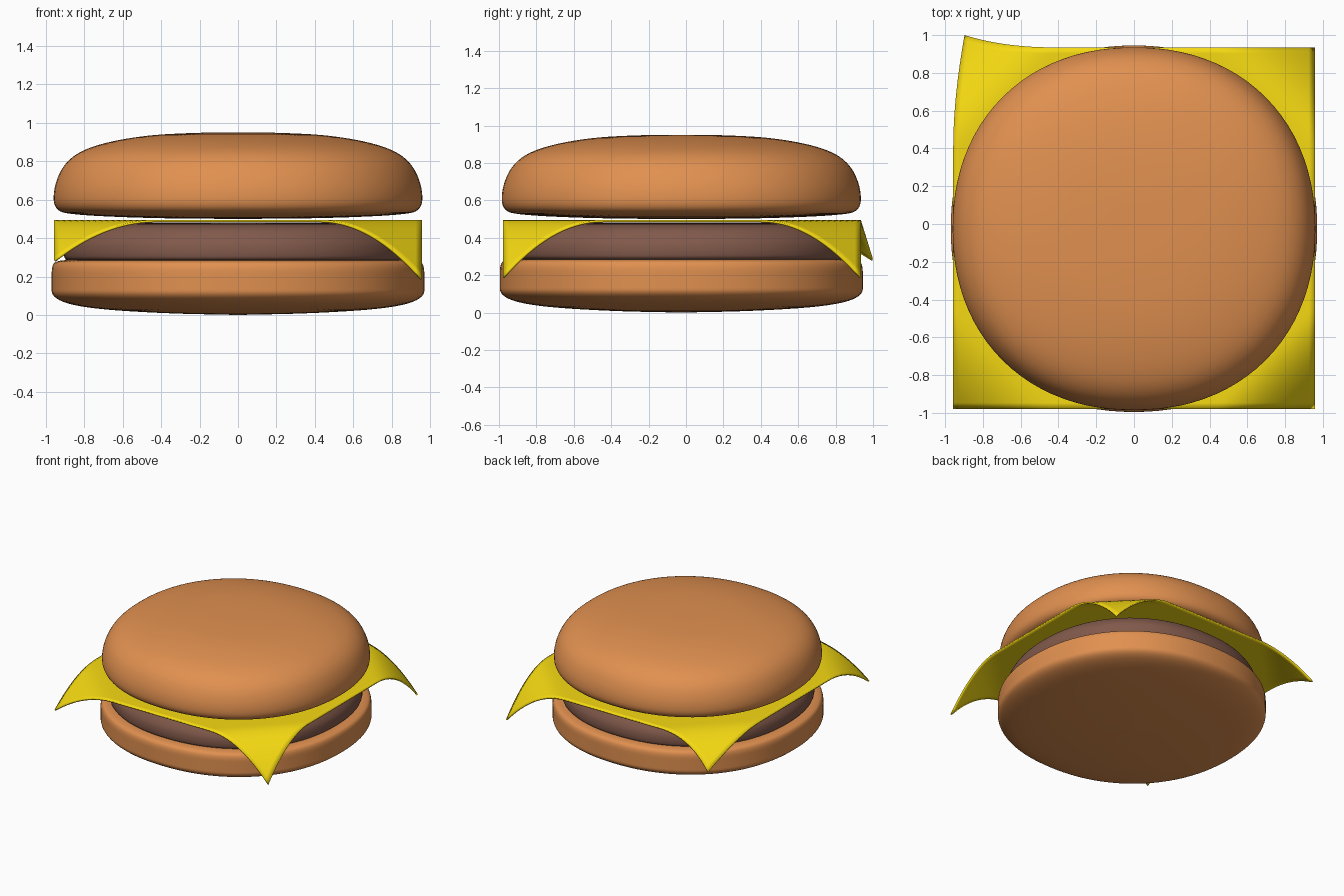
import bpy, bmesh, math

if "Cube" in bpy.data.objects:
    bpy.data.objects.remove(bpy.data.objects["Cube"])

CY = -0.025      # centre of the stack in y
POWER = 2.16     # outline is slightly squarer than a circle
SEGMENTS = 96


def material(name, rgb):
    m = bpy.data.materials.new(name)
    m.diffuse_color = (*rgb, 1)
    m.use_nodes = True
    m.node_tree.nodes["Principled BSDF"].inputs["Base Color"].default_value = m.diffuse_color
    return m


def add_object(name, bm, mat):
    bmesh.ops.recalc_face_normals(bm, faces=bm.faces)
    mesh = bpy.data.meshes.new(name)
    bm.to_mesh(mesh)
    bm.free()
    for p in mesh.polygons:
        p.use_smooth = True
    mesh.materials.append(mat)
    ob = bpy.data.objects.new(name, mesh)
    bpy.context.collection.objects.link(ob)
    return ob


def round_profile(pts, times=3):
    for _ in range(times):
        out = [pts[0]]
        for (a, b), (c, d) in zip(pts, pts[1:]):
            out += [(a * .75 + c * .25, b * .75 + d * .25),
                    (a * .25 + c * .75, b * .25 + d * .75)]
        pts = out + [pts[-1]]
    return pts


def disc(name, profile, mat):
    """Sweep a (radius, z) profile round the rounded-square outline."""
    pts = round_profile(profile)
    bm = bmesh.new()
    rings = []
    for r, z in pts[1:-1]:
        ring = []
        for i in range(SEGMENTS):
            a = 2 * math.pi * i / SEGMENTS
            c, s = math.cos(a), math.sin(a)
            k = r * (abs(c) ** POWER + abs(s) ** POWER) ** (-1 / POWER)
            ring.append(bm.verts.new((k * c, k * s + CY, z)))
        rings.append(ring)
    bottom = bm.verts.new((0, CY, pts[0][1]))
    top = bm.verts.new((0, CY, pts[-1][1]))
    for i in range(SEGMENTS):
        j = (i + 1) % SEGMENTS
        bm.faces.new((bottom, rings[0][j], rings[0][i]))
        bm.faces.new((top, rings[-1][i], rings[-1][j]))
        for lo, hi in zip(rings, rings[1:]):
            bm.faces.new((lo[i], lo[j], hi[j], hi[i]))
    return add_object(name, bm, mat)


bread = material("bread", (0.75, 0.28, 0.08))
meat = material("meat", (0.22, 0.10, 0.07))
yellow = material("yellow", (0.92, 0.70, 0.006))

# Bottom bun
disc("bottom_bun", [(0, 0), (.4, .008), (.8, .035), (.97, .085), (.97, .17),
                    (.97, .265), (.93, .285), (.85, .285), (0, .285)], bread)

# Patty
disc("patty", [(0, .275), (.8, .275), (.9, .28), (.91, .33), (.90, .39),
               (.84, .465), (.70, .482), (0, .482)], meat)

# Top bun
disc("top_bun", [(0, .5), (.45, .503), (.85, .52), (.96, .545), (.96, .67),
                 (.90, .80), (.77, .88), (.5, .935), (.2, .95), (0, .95)], bread)

# Cheese slice with four drooping corners, the back left one flared
HALF = 0.957
bm = bmesh.new()
bmesh.ops.create_grid(bm, x_segments=60, y_segments=60, size=HALF)
for v in bm.verts:
    x, y = v.co.x, v.co.y
    t = max(0, (abs(x) + abs(y) - 1.38) / (2 * HALF - 1.38)) ** 2
    drop = .21 if x < 0 else .305
    v.co.z = .495 - drop * t
    if x < 0 and y > 0:
        v.co.x += .06 * t
        v.co.y += .065 * t
    v.co.y += CY + .003
cheese = add_object("cheese_slice", bm, yellow)
mod = cheese.modifiers.new("thickness", 'SOLIDIFY')
mod.thickness = .012
mod.offset = -1

# Keep crisp edges where they exist
bpy.ops.object.select_all(action='DESELECT')
cheese.select_set(True)
bpy.context.view_layer.objects.active = cheese
bpy.ops.object.shade_smooth_by_angle(angle=math.radians(40))
